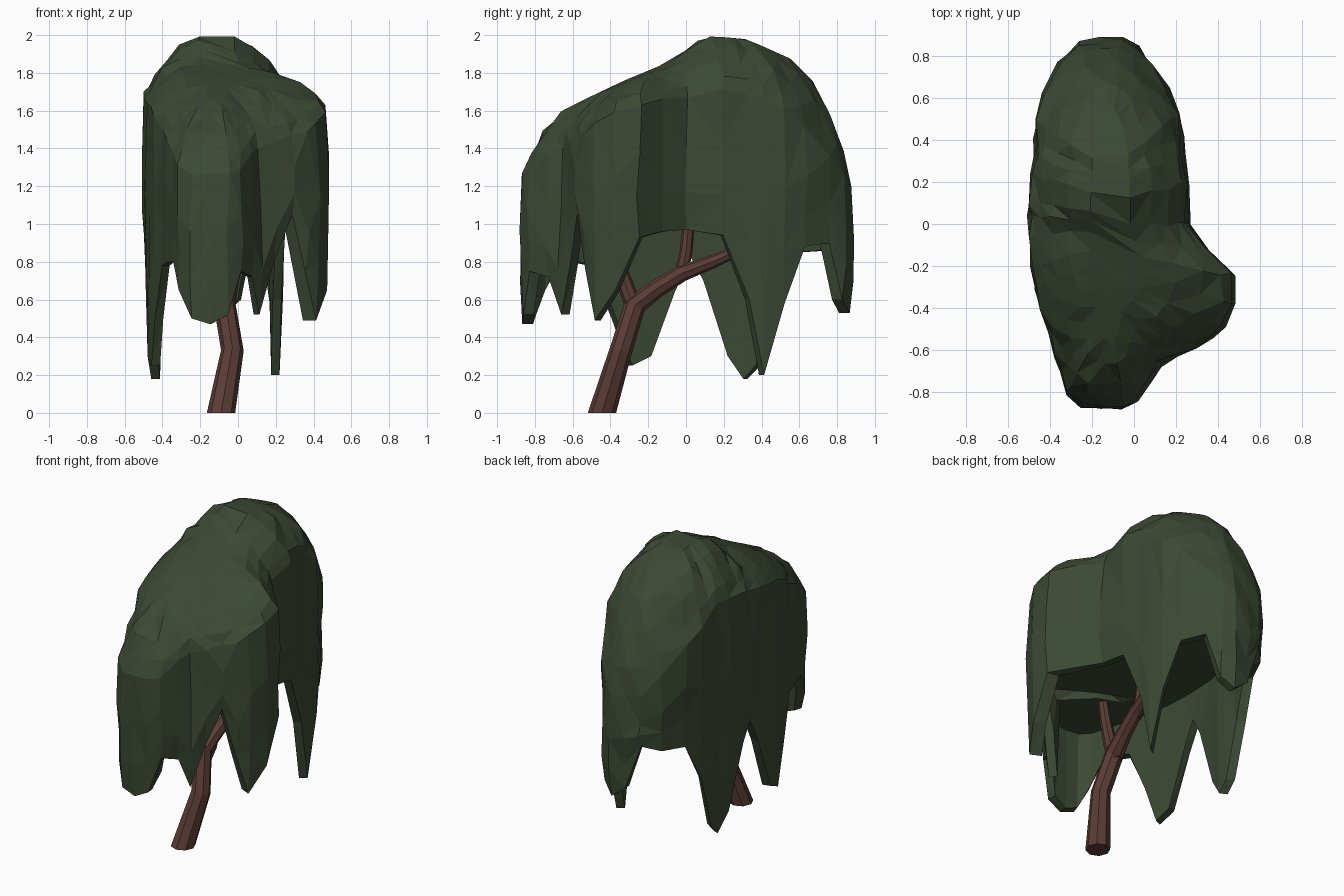
import bpy, bmesh, random
from mathutils import Vector

if "Cube" in bpy.data.objects:
    bpy.data.objects.remove(bpy.data.objects["Cube"])

random.seed(4)


def material(name, rgb):
    m = bpy.data.materials.new(name)
    m.diffuse_color = (*rgb, 1)
    m.use_nodes = True
    m.node_tree.nodes["Principled BSDF"].inputs["Base Color"].default_value = m.diffuse_color
    return m


LEAF = material("dark green leaves", (0.045, 0.066, 0.035))
BARK = material("brown bark", (0.105, 0.046, 0.037))


def finish(bm, name, mat):
    bmesh.ops.recalc_face_normals(bm, faces=bm.faces)
    me = bpy.data.meshes.new(name)
    bm.to_mesh(me)
    bm.free()
    me.materials.append(mat)
    ob = bpy.data.objects.new(name, me)
    bpy.context.collection.objects.link(ob)
    return ob


def interp(table, v):
    if v <= table[0][0]:
        return table[0][1]
    for (a, p), (b, q) in zip(table, table[1:]):
        if v <= b:
            return p + (q - p) * (v - a) / (b - a)
    return table[-1][1]


# Canopy outline seen from above: x, y and height of the ragged hem,
# from the front along the right side to the back and along the left
OUTLINE = [
    (-.15, -.88, .47), (-.05, -.875, .52), (.02, -.84, .75), (.08, -.74, .72),
    (.12, -.67, .52), (.20, -.62, .80), (.30, -.585, 1.05), (.37, -.54, .75),
    (.43, -.49, .49), (.49, -.38, .65), (.49, -.25, .93), (.36, -.13, .96),
    (.26, 0, .97), (.26, .20, .94), (.24, .34, .60), (.23, .42, .20),
    (.22, .53, .58), (.17, .64, .88), (.08, .77, .90), (.02, .84, .60),
    (-.06, .88, .53), (-.16, .88, .60), (-.27, .86, .90), (-.36, .77, .86),
    (-.43, .62, .85), (-.47, .50, .60), (-.47, .40, .25), (-.47, .33, .18),
    (-.49, .24, .30), (-.50, .10, .70), (-.50, .03, .82), (-.50, -.06, .65),
    (-.49, -.20, .30), (-.47, -.31, .25), (-.45, -.40, .50), (-.41, -.52, .78),
    (-.38, -.63, .80), (-.35, -.72, .80), (-.32, -.81, .65), (-.25, -.87, .50)]
N = len(OUTLINE)
RIDGE = [(-.45, 1.67), (-.25, 1.78), (-.04, 1.88), (.07, 2.01), (.25, 2.0), (.45, 1.91)]
SHOULDER = [(-.89, 1.2), (-.6, 1.42), (-.3, 1.6), (.3, 1.68), (.6, 1.5), (.89, 1.1)]

bm = bmesh.new()
rings = []


def add_ring(r, height, jitter=0.0):
    ring = []
    for x, y, hem in OUTLINE:
        s = Vector((-.11, y * .5))
        p = s + (Vector((x, y)) - s) * r
        j = [random.uniform(-jitter, jitter) for _ in range(3)]
        ring.append(bm.verts.new((p.x + j[0], p.y + j[1], height(y, hem) + j[2])))
    rings.append(ring)


# Crown dome
for r in (.25, .5, .72, .88, .97):
    def dome(y, hem, r=r):
        sh = interp(SHOULDER, y)
        return sh + (interp(RIDGE, y * .5) - sh) * (1 - r * r) ** .75
    add_ring(r, dome, .012 if r > .3 else 0)

# Hanging sides down to the hem, then back up the inside to a ceiling
for r, t, j in ((1.0, .35, .01), (.995, .7, .012), (.97, 1, 0), (.84, 1, 0)):
    def side(y, hem, t=t):
        sh = interp(SHOULDER, y)
        return sh + (hem - sh) * t
    add_ring(r, side, j)
for r in (.8, .25):
    add_ring(r, lambda y, hem: max(1.0, hem + .03))

for a, b in zip(rings, rings[1:]):
    for i in range(N):
        k = (i + 1) % N
        bm.faces.new((a[i], a[k], b[k], b[i]))
# Close crown and ceiling by joining right and left columns
for ring in (rings[0], rings[-1]):
    for i in range(N // 2):
        quad = [ring[i], ring[i + 1], ring[(N - i - 1) % N], ring[(N - i) % N]]
        bm.faces.new(list(dict.fromkeys(quad)))
bmesh.ops.triangulate(bm, faces=bm.faces)
finish(bm, "hanging_canopy", LEAF)


# Trunk and limbs: tapered eight-sided tubes
def limb(name, points, sides=8):
    bm = bmesh.new()
    loops = []
    for i, (x, y, z, rad) in enumerate(points):
        here = Vector((x, y, z))
        a = Vector(points[max(i - 1, 0)][:3])
        b = Vector(points[min(i + 1, len(points) - 1)][:3])
        d = Vector((0, 0, 1)) if z == 0 else (b - a).normalized()
        u = Vector((1, 0, 0))
        u = (u - d * u.dot(d)).normalized()
        ring = bmesh.ops.create_circle(bm, segments=sides, radius=rad)["verts"]
        v = d.cross(u)
        for vert in ring:
            vert.co = here + u * vert.co.x + v * vert.co.y
        loops.append(ring)
    for a, b in zip(loops, loops[1:]):
        for i in range(sides):
            k = (i + 1) % sides
            bm.faces.new((a[i], a[k], b[k], b[i]))
    bm.faces.new(loops[0])
    bm.faces.new(loops[-1])
    finish(bm, name, BARK)


limb("trunk", [(-.09, -.445, 0, .075), (-.03, -.345, .33, .06), (-.07, -.27, .57, .058),
               (-.05, -.15, .66, .048), (-.03, -.02, .74, .044), (.0, .14, .80, .035),
               (.01, .30, .87, .03), (.01, .42, 1.06, .025)])
limb("front_branch", [(-.07, -.26, .52, .045), (-.08, -.31, .65, .042),
                      (-.10, -.38, .85, .036), (-.10, -.42, 1.08, .03)])
limb("upright_branch", [(-.04, -.03, .71, .035), (-.05, 0, .85, .034), (-.05, .02, 1.06, .03)])
